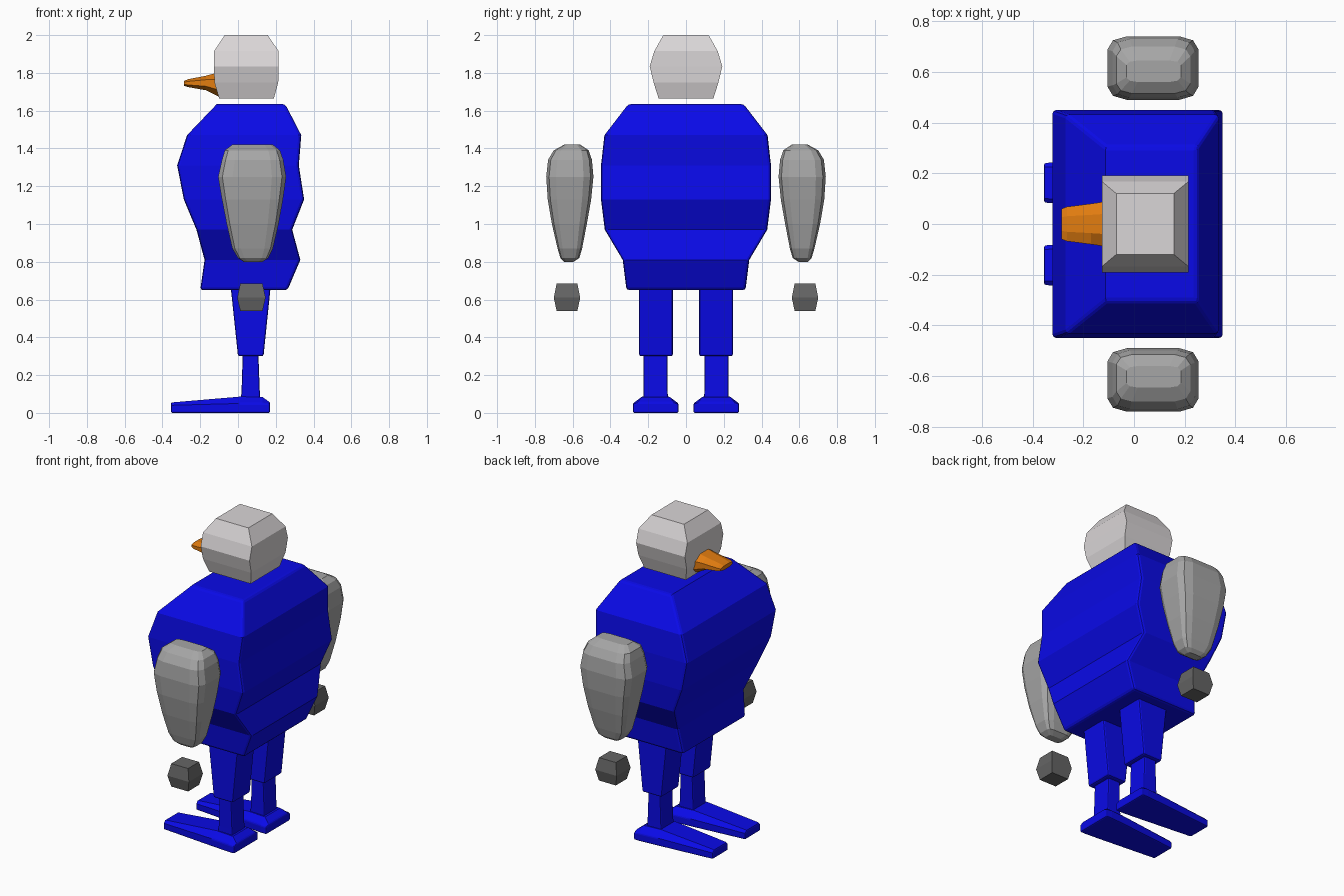
import bpy, bmesh, math

if "Cube" in bpy.data.objects:
    bpy.data.objects.remove(bpy.data.objects["Cube"])


def material(name, rgb):
    m = bpy.data.materials.new(name)
    m.diffuse_color = (*rgb, 1)
    m.use_nodes = True
    m.node_tree.nodes["Principled BSDF"].inputs["Base Color"].default_value = m.diffuse_color
    return m


BLUE = material("blue", (0.003, 0.003, 0.80))
PALE = material("pale grey", (0.70, 0.67, 0.68))
GREY = material("mid grey", (0.38, 0.38, 0.38))
DARK = material("dark grey", (0.13, 0.13, 0.13))
ORANGE = material("orange", (0.75, 0.20, 0.005))


def outline(a0, a1, b0, b1, r=0.0, steps=2):
    """Rectangle outline; r is the corner radius as a share of the half size."""
    if r == 0:
        return [(a0, b0), (a1, b0), (a1, b1), (a0, b1)]
    ra, rb = r * (a1 - a0) / 2, r * (b1 - b0) / 2
    corners = [(a1 - ra, b1 - rb, 0), (a0 + ra, b1 - rb, 90),
               (a0 + ra, b0 + rb, 180), (a1 - ra, b0 + rb, 270)]
    pts = []
    for ca, cb, start in corners:
        for i in range(steps + 1):
            t = math.radians(start + 90 * i / steps)
            pts.append((ca + ra * math.cos(t), cb + rb * math.sin(t)))
    return pts


def loft(name, rings, mat, bevel=0.0, mirror=False):
    """Skin closed rings of 3D points and cap both ends."""
    bm = bmesh.new()
    loops = [[bm.verts.new(p) for p in ring] for ring in rings]
    n = len(loops[0])
    for lo, hi in zip(loops, loops[1:]):
        for i in range(n):
            j = (i + 1) % n
            bm.faces.new((lo[i], lo[j], hi[j], hi[i]))
    bm.faces.new(loops[0][::-1])
    bm.faces.new(loops[-1])
    bmesh.ops.recalc_face_normals(bm, faces=bm.faces)
    me = bpy.data.meshes.new(name)
    bm.to_mesh(me)
    bm.free()
    me.materials.append(mat)
    ob = bpy.data.objects.new(name, me)
    bpy.context.collection.objects.link(ob)
    if bevel:
        mod = ob.modifiers.new("soft edges", 'BEVEL')
        mod.width = bevel
        mod.segments = 2
        mod.limit_method = 'ANGLE'
        mod.angle_limit = math.radians(50)
    if mirror:
        mod = ob.modifiers.new("other side", 'MIRROR')
        mod.use_axis = (False, True, False)
        mod.use_clip = False
        mod.use_mirror_merge = False
    return ob


def stack(sections, r=0.0, steps=2):
    """Horizontal rings from (z, x0, x1, y0, y1)."""
    return [[(a, b, z) for a, b in outline(x0, x1, y0, y1, r, steps)]
            for z, x0, x1, y0, y1 in sections]


# Torso
torso = [(0.65, -0.20, 0.262, 0.315), (0.81, -0.177, 0.33, 0.335),
         (0.97, -0.22, 0.287, 0.43), (1.13, -0.287, 0.35, 0.45),
         (1.31, -0.322, 0.322, 0.45), (1.47, -0.27, 0.335, 0.432),
         (1.635, -0.112, 0.25, 0.305)]
loft("torso", stack([(z, a, b, -w, w) for z, a, b, w in torso]), BLUE, 0.015)

# Head
head = [(1.665, -0.10, 0.19, 0.145), (1.75, -0.125, 0.213, 0.172),
        (1.835, -0.127, 0.215, 0.192), (1.915, -0.127, 0.215, 0.168),
        (2.0, -0.07, 0.157, 0.12)]
loft("head", stack([(z, a, b, -w, w) for z, a, b, w in head]), PALE)

# Beak, running towards -x
beak = [(-0.09, 0.092, 1.668, 1.806), (-0.17, 0.08, 1.708, 1.785),
        (-0.265, 0.068, 1.725, 1.766), (-0.285, 0.06, 1.732, 1.758)]
loft("beak", [[(x, a, b) for a, b in outline(-w, w, z0, z1, 0.55, 1)]
              for x, w, z0, z1 in beak], ORANGE)

# Arms
arm = [(0.80, 0.03, 0.13, 0.595, 0.645), (0.82, 0.0, 0.16, 0.565, 0.665),
       (0.87, -0.03, 0.185, 0.55, 0.68), (1.0, -0.06, 0.215, 0.525, 0.71),
       (1.13, -0.085, 0.238, 0.502, 0.732), (1.25, -0.105, 0.255, 0.49, 0.74),
       (1.34, -0.085, 0.24, 0.498, 0.73), (1.39, -0.07, 0.222, 0.515, 0.70),
       (1.42, -0.03, 0.185, 0.56, 0.645)]
loft("arms", stack(arm, 0.42), GREY, mirror=True)

# Hands
hand = [(0.54, 0.012, 0.13, 0.575, 0.685), (0.61, -0.004, 0.146, 0.56, 0.70),
        (0.685, 0.012, 0.13, 0.575, 0.685)]
loft("hands", stack(hand), DARK, mirror=True)

# Thighs
thigh = [(0.30, 0.0, 0.135, 0.07, 0.248), (0.66, -0.038, 0.172, 0.07, 0.248)]
loft("thighs", stack(thigh), BLUE, 0.01, True)

# Shins
shin = [(0.07, 0.015, 0.118, 0.096, 0.226), (0.12, 0.019, 0.115, 0.097, 0.225),
        (0.31, 0.025, 0.108, 0.097, 0.225)]
loft("shins", stack(shin), BLUE, 0.008, True)


# Feet, wide at the heel and narrow at the toe, with a sloped upper rim
def foot_ring(x, y0, y1, side, top, inset):
    return [(x, y0, 0.005), (x, y1, 0.005), (x, y1, side),
            (x, y1 - inset, top), (x, y0 + inset, top), (x, y0, side)]


foot = [(-0.355, 0.085, 0.24, 0.04, 0.055, 0.015),
        (0.01, 0.05, 0.272, 0.05, 0.086, 0.042),
        (0.13, 0.04, 0.281, 0.05, 0.084, 0.045),
        (0.17, 0.04, 0.281, 0.048, 0.055, 0.025)]
rings = [foot_ring(*f) for f in foot]
rings = [[(x, y, 0.0 if z == 0.005 else z) for x, y, z in r] for r in rings]
loft("feet", rings, BLUE, 0.008, True)
